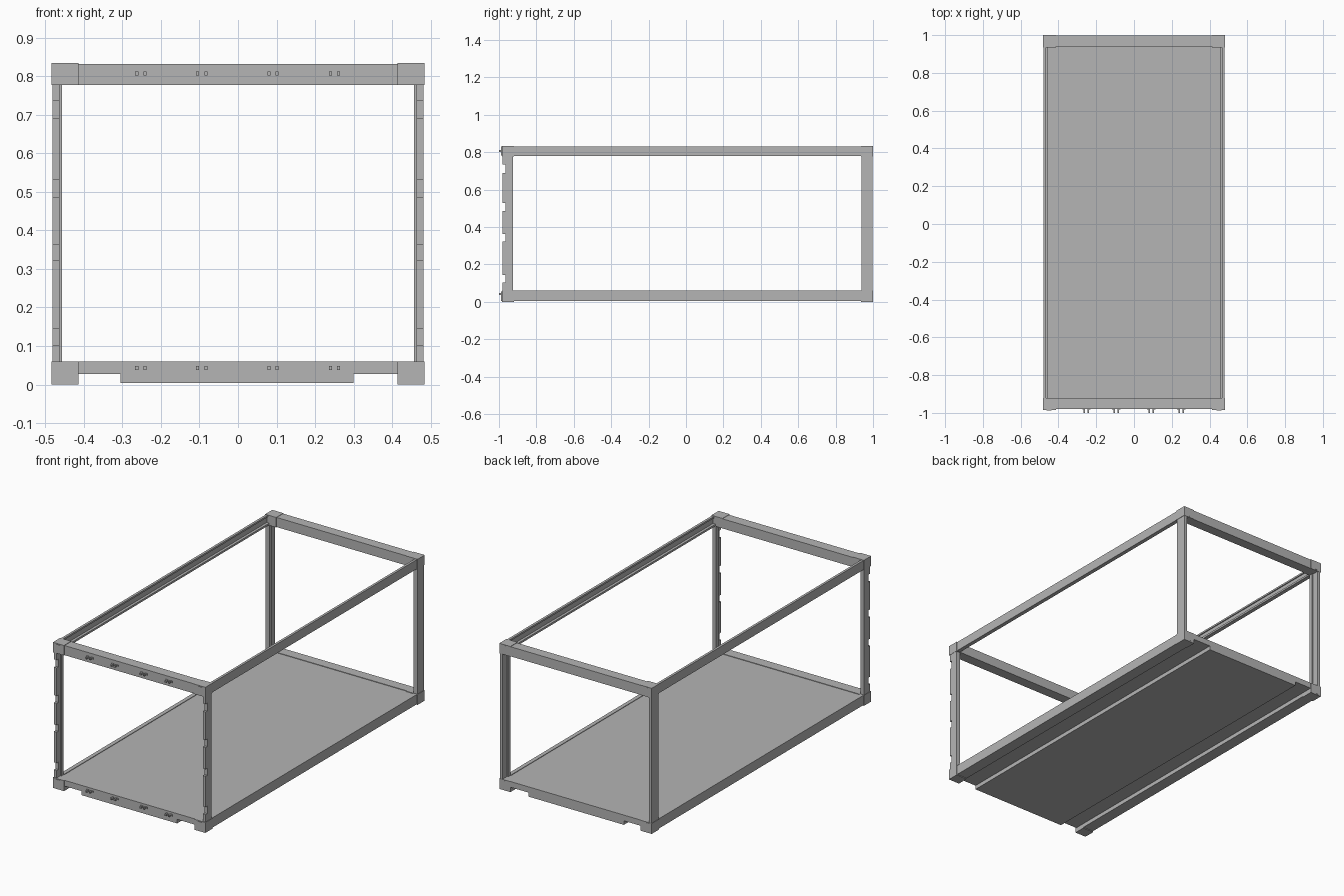
import bpy, bmesh
from mathutils import Vector

cube = bpy.data.objects.get("Cube")
if cube:
    bpy.data.objects.remove(cube, do_unlink=True)

grey = bpy.data.materials.new("steel grey")
grey.use_nodes = True
grey.diffuse_color = (0.46, 0.46, 0.46, 1)
grey.node_tree.nodes["Principled BSDF"].inputs["Base Color"].default_value = grey.diffuse_color


def prism(name, axis, profile, lo, hi, mirror=False):
    """Extrude a closed profile along an axis; the profile lies in the other two axes."""
    bm = bmesh.new()

    def point(p):
        v = list(p)
        v.insert("xyz".index(axis), lo)
        return bm.verts.new(v)

    face = bm.faces.new([point(p) for p in profile])
    new = bmesh.ops.extrude_face_region(bm, geom=[face])["geom"]
    step = Vector([hi - lo if a == axis else 0 for a in "xyz"])
    bmesh.ops.translate(bm, vec=step, verts=[g for g in new if isinstance(g, bmesh.types.BMVert)])
    bmesh.ops.recalc_face_normals(bm, faces=bm.faces)
    mesh = bpy.data.meshes.new(name)
    bm.to_mesh(mesh)
    bm.free()
    mesh.materials.append(grey)
    obj = bpy.data.objects.new(name, mesh)
    bpy.context.collection.objects.link(obj)
    if mirror:
        mod = obj.modifiers.new("mirror", "MIRROR")
        mod.use_bisect_axis[0] = False
    return obj


def box(name, x, y, z, mirror=False):
    rect = [(x[0], y[0]), (x[1], y[0]), (x[1], y[1]), (x[0], y[1])]
    return prism(name, "z", rect, z[0], z[1], mirror)


FRONT, BACK = -0.985, 1.0
LOW, HIGH = (0.0, 0.06), (0.777, 0.834)

# Corner castings with raised end pads
for level, z in (("lower", LOW), ("upper", HIGH)):
    for end, y, pad in (("front", (FRONT, -0.92), (FRONT - 0.003, FRONT)),
                        ("back", (0.935, BACK), (BACK - 0.001, BACK + 0.001))):
        box(f"{level}_{end}_corner_casting", (0.413, 0.483), y, z, True)
        box(f"{level}_{end}_casting_pad", (0.437, 0.463), pad, (z[0] + 0.006, z[1] - 0.004), True)

# Front posts, notched along the leading edge
edge = [(-0.925, 0.06), (-0.98, 0.06)]
for a, b in ((0.103, 0.145), (0.322, 0.362), (0.487, 0.53), (0.69, 0.735)):
    edge += [(-0.98, a), (-0.965, a), (-0.965, b), (-0.98, b)]
edge += [(-0.98, 0.777), (-0.925, 0.777)]
prism("front_post", "x", edge, 0.463, 0.481, True)
box("front_post_lip", (0.457, 0.463), (-0.945, -0.925), (0.06, 0.777), True)

# Back posts
box("back_post", (0.463, 0.481), (0.937, 0.998), (0.06, 0.777), True)
box("back_post_lip", (0.457, 0.463), (0.937, 0.957), (0.06, 0.777), True)

# Upper side rails with a stepped inner face
rail = [(0.48, 0.779), (0.48, 0.832), (0.466, 0.832), (0.466, 0.822), (0.472, 0.822),
        (0.472, 0.79), (0.457, 0.79), (0.457, 0.779)]
prism("upper_side_rail", "y", rail, -0.92, 0.935, True)

# Lower side rails and the floor between them, stepped underneath
box("lower_side_rail", (0.457, 0.48), (-0.92, 0.935), (0.004, 0.06), True)
box("lower_rail_flange", (0.413, 0.457), (-0.92, 0.935), (0.004, 0.03), True)
section = [(-0.457, 0.057), (-0.457, 0.027), (-0.305, 0.027), (-0.305, 0.004),
           (0.3, 0.004), (0.3, 0.027), (0.457, 0.027), (0.457, 0.057)]
prism("floor", "y", section, -0.925, 0.94)

# Header beams and sills across each end
sill = [(-0.413, 0.06), (-0.413, 0.027), (-0.305, 0.027), (-0.305, 0.004),
        (0.3, 0.004), (0.3, 0.027), (0.413, 0.027), (0.413, 0.06)]
for end, y in (("front", (-0.98, -0.92)), ("back", (0.94, 0.998))):
    prism(f"{end}_sill", "y", sill, *y)
    box(f"{end}_header", (-0.413, 0.413), y, (0.777, 0.832))

# Paired hinge lugs on the front sill and header
for z in (0.043, 0.807):
    for centre in (-0.252, -0.094, 0.091, 0.25):
        for side in (-1, 1):
            x = centre + side * 0.0105
            box("hinge_lug", (x - 0.004, x + 0.004), (-1.0, -0.98), (z - 0.005, z + 0.005))
            tip = x + side * 0.006
            box("hinge_lug_foot", (tip - 0.005, tip + 0.005), (-0.983, -0.979), (z - 0.005, z + 0.005))
